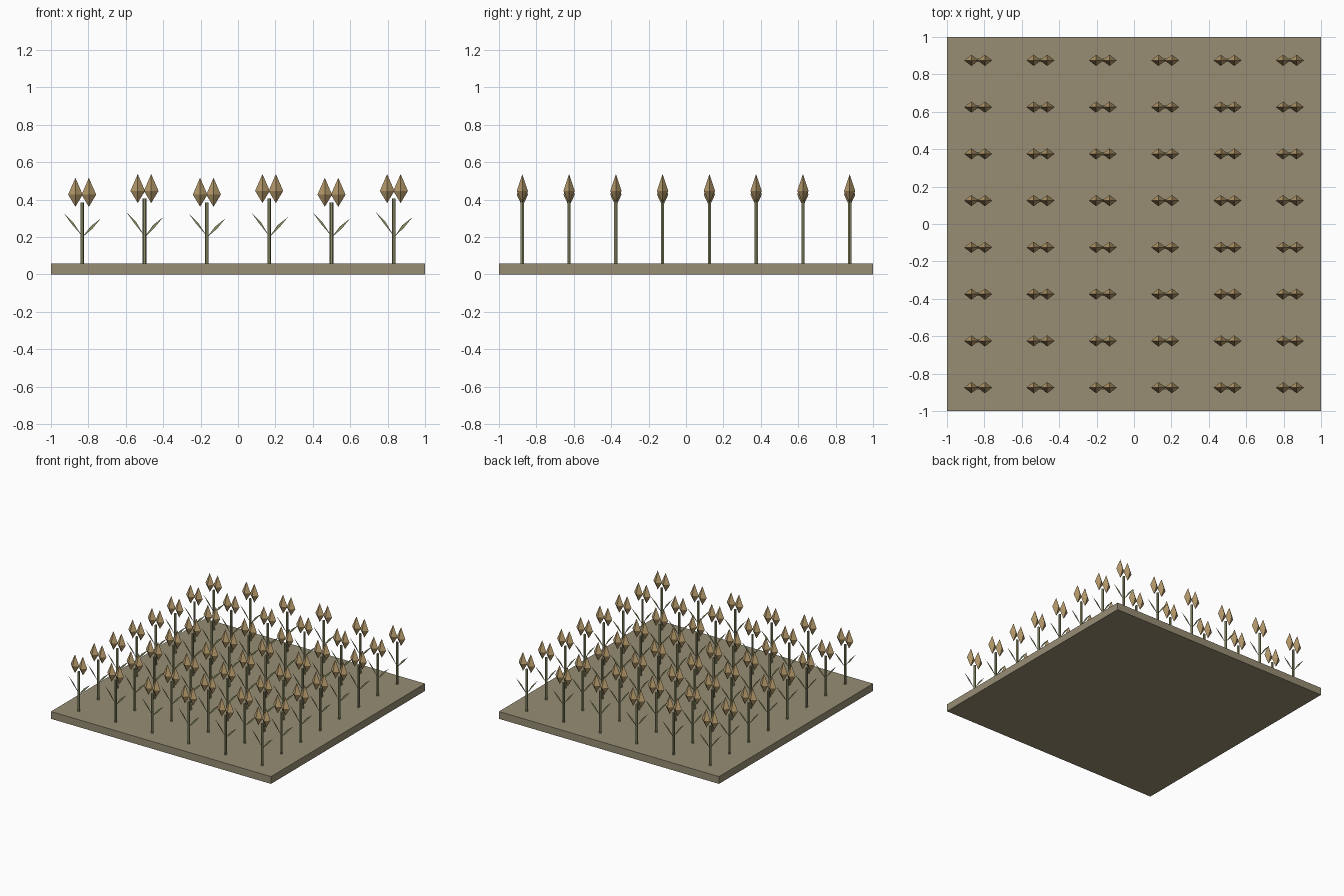
import bpy, bmesh
from math import cos, sin, pi
from mathutils import Matrix

cube = bpy.data.objects.get("Cube")
if cube:
    bpy.data.objects.remove(cube, do_unlink=True)


def material(name, rgb):
    m = bpy.data.materials.new(name)
    m.use_nodes = True
    colour = (*rgb, 1.0)
    m.diffuse_color = colour
    m.node_tree.nodes["Principled BSDF"].inputs["Base Color"].default_value = colour
    return m


SOIL = material("dry soil", (0.31, 0.27, 0.175))
STEM = material("stem green", (0.29, 0.29, 0.15))
LEAF = material("leaf green", (0.24, 0.27, 0.12))
BLOOM = material("tan bloom", (0.46, 0.32, 0.145))

ROWS, COLS = 8, 6
BASE_TOP = 0.06


def make_object(name, bm, mat, location=(0, 0, 0)):
    mesh = bpy.data.meshes.new(name)
    bm.to_mesh(mesh)
    bm.free()
    mesh.materials.append(mat)
    obj = bpy.data.objects.new(name, mesh)
    obj.location = location
    bpy.context.scene.collection.objects.link(obj)
    return obj


def repeat_rows(obj):
    mod = obj.modifiers.new("rows", "ARRAY")
    mod.count = ROWS
    mod.use_relative_offset = False
    mod.use_constant_offset = True
    mod.constant_offset_displace = (0, 2 / ROWS, 0)


def add_bud(bm, x, z, rx=0.039, ry=0.03, up=0.09, down=0.065):
    """Four-sided bud: a diamond ring with a long upper and short lower point."""
    ring = [bm.verts.new((x + rx * cos(i * pi / 2), ry * sin(i * pi / 2), z))
            for i in range(4)]
    top = bm.verts.new((x, 0, z + up))
    bottom = bm.verts.new((x, 0, z - down))
    for a, b in zip(ring, ring[1:] + ring[:1]):
        bm.faces.new((a, b, top))
        bm.faces.new((b, a, bottom))


def add_leaf(bm, points):
    """Flat pointed blade standing in the xz plane."""
    bm.faces.new([bm.verts.new((x, 0, z)) for x, z in points])


# Ground slab
bm = bmesh.new()
bmesh.ops.create_cube(bm, size=1)
bmesh.ops.scale(bm, vec=(2, 2, BASE_TOP), verts=bm.verts)
make_object("ground", bm, SOIL, (0, 0, BASE_TOP / 2))

# Columns of plants, alternating short and tall
for col in range(COLS):
    place = ((col + 0.5) * 2 / COLS - 1, 1 / ROWS - 1, 0)
    lift = 0.02 * (col % 2)

    # Six-sided stem with corners towards the sides
    bm = bmesh.new()
    height = 0.325 + lift
    bmesh.ops.create_cone(bm, segments=6, radius1=0.01, radius2=0.01,
                          depth=height, cap_ends=True,
                          matrix=Matrix.Translation((0, 0, BASE_TOP + height / 2))
                          @ Matrix.Rotation(pi / 6, 4, "Z"))
    repeat_rows(make_object(f"stems_{col + 1}", bm, STEM, place))

    # Pair of leaves, one a little lower than the other
    bm = bmesh.new()
    rise = lift / 3
    add_leaf(bm, [(0, 0.205), (-0.045, 0.275 + rise),
                  (-0.097, 0.327 + rise), (-0.058, 0.272 + rise)])
    add_leaf(bm, [(0, 0.198), (0.055, 0.245 + rise),
                  (0.1, 0.3 + rise), (0.045, 0.257 + rise)])
    repeat_rows(make_object(f"leaves_{col + 1}", bm, LEAF, place))

    # Twin-bud flower head
    bm = bmesh.new()
    for side in (-1, 1):
        add_bud(bm, side * 0.036, 0.427 + lift)
    repeat_rows(make_object(f"blooms_{col + 1}", bm, BLOOM, place))
